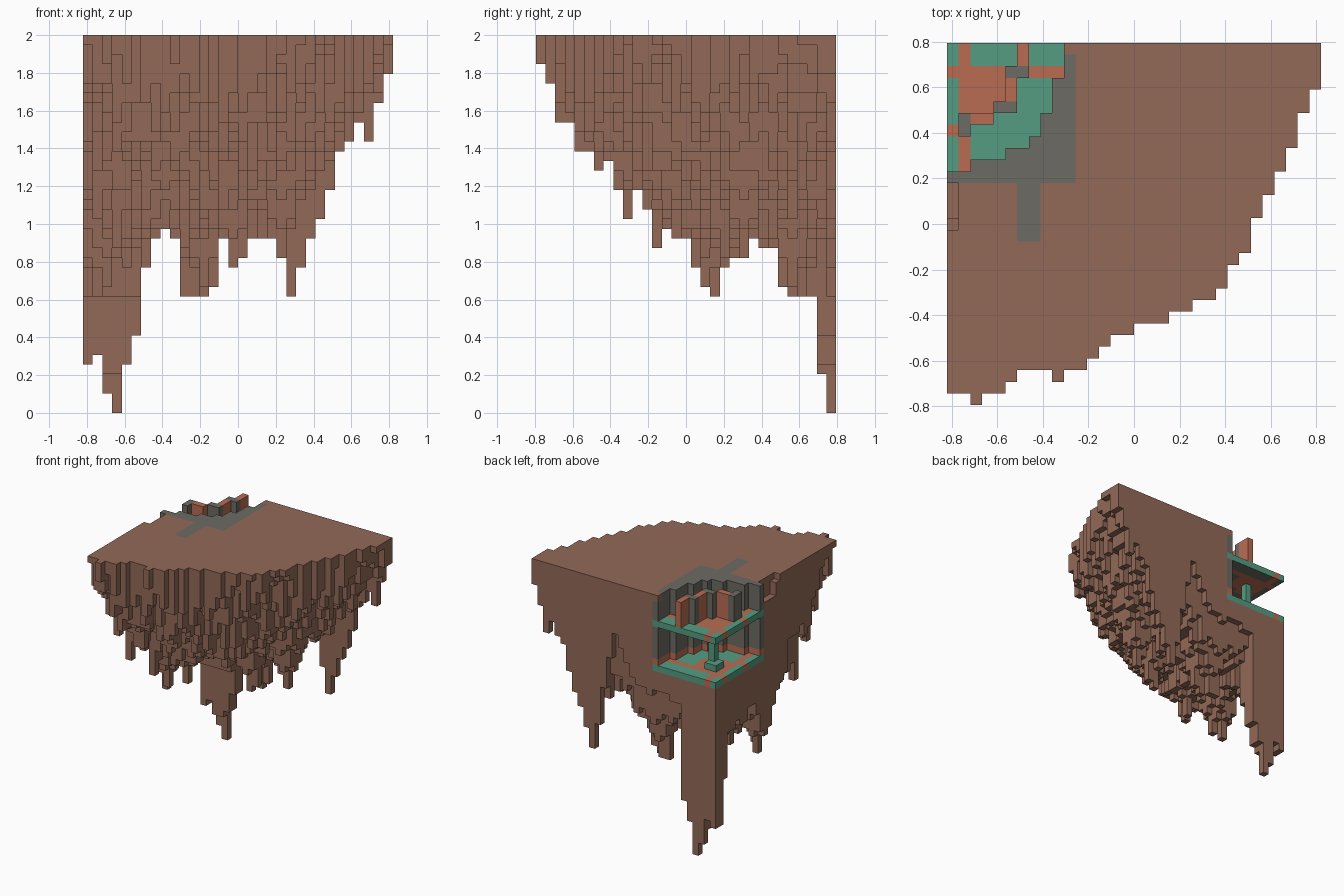
import bpy, bmesh, math, random

random.seed(4)
if "Cube" in bpy.data.objects:
    bpy.data.objects.remove(bpy.data.objects["Cube"], do_unlink=True)

U = 2 / 39            # edge of one block
TOP = 39              # island height in blocks
UPPER, LOWER = 34, 27  # layers of the two floors


def material(name, rgb):
    m = bpy.data.materials.new(name)
    m.use_nodes = True
    m.diffuse_color = (*rgb, 1)
    m.node_tree.nodes["Principled BSDF"].inputs["Base Color"].default_value = (*rgb, 1)
    return m


MATERIALS = [
    material("earth brown", (0.287, 0.143, 0.096)),
    material("stone grey", (0.15, 0.145, 0.126)),
    material("floor green", (0.09, 0.335, 0.222)),
    material("tile orange", (0.49, 0.152, 0.086)),
]
EARTH, GREY, GREEN, ORANGE = range(4)

# Island outline (rows per column), and lowest block per column and per row
reach = [30, 30, 31, 30, 30, 29, 28, 28, 28, 29, 28, 28, 27, 26, 25, 25,
         24, 24, 24, 23, 23, 22, 22, 21, 19, 18, 15, 13, 11, 9, 6, 4]
low_x = [5, 6, 2, 0, 5, 8, 15, 18, 19, 18, 12, 12, 12, 13, 18, 15,
         16, 18, 18, 18, 16, 12, 15, 18, 20, 23, 27, 28, 30, 28, 32, 35]
low_y = [0, 4, 12, 12, 12, 13, 17, 17, 18, 16, 16, 15, 12, 13, 15, 18,
         18, 19, 17, 21, 23, 20, 23, 26, 25, 27, 27, 30, 30, 34, 36]
# Bottom of the back cut face: a recess in the middle, spikes to either side
back_edge = dict(enumerate(low_x))
back_edge.update(zip(range(6, 20), [23, 23, 24, 24, 24, 23, 24, 24, 25, 27, 29, 31, 27, 22]))
# Long hanging teeth: column, row, tip height
teeth = [(11, 3, 12), (12, 4, 12), (1, 12, 12), (2, 13, 13), (15, 11, 15), (20, 9, 16), (6, 14, 15)]
# Width of the corner room in each row
room_width = [10, 10, 10, 9, 9, 9, 8, 8, 7, 5, 2]


def hang(i, j):
    """Bottom height of a column: a rough bowl with tapered teeth."""
    if i < 6 and j < 3:
        return 0
    bowl = 18 + 20 * math.hypot(i / 31.5, j / 30.5) ** 3 + random.uniform(-3, 3)
    if i == 0:
        bowl += 3
    return min([bowl] + [tip + 3 * math.dist((i, j), (a, b)) for a, b, tip in teeth])


def in_room(i, j):
    return j < len(room_width) and i < room_width[j]


def tile(i, j):
    """Floor pattern: orange cross lines and centre on green."""
    centre = 1 <= i <= 5 and 3 <= j <= 5 or 1 <= i <= 3 and j == 6
    return ORANGE if centre or i == 1 or j == 2 or (i, j) == (0, 7) else GREEN


# Hanging column bottoms
bottom = {}
for i, rows in enumerate(reach):
    for j in range(rows):
        bottom[i, j] = max(low_x[i], low_y[j], min(TOP - 1, round(hang(i, j))))
for i, b in back_edge.items():
    bottom[i, 0] = b


def drop_spike(cells, height):
    """Let the lowest suitable column reach the given height."""
    free = [c for c in cells if c[1] > 0 and max(low_x[c[0]], low_y[c[1]]) <= height]
    if free:
        bottom[min(free, key=bottom.get)] = height


for i in range(6, 20):
    drop_spike([c for c in bottom if c[0] == i], low_x[i])
for j, h in enumerate(low_y):
    drop_spike([c for c in bottom if c[1] == j], h)

parts = {n: {} for n in ("island_earth", "room_lining", "upper_floor", "lower_floor",
                         "curved_wall", "pedestal")}

# Earth, room lining and path
for (i, j), b in bottom.items():
    top = TOP - 3 if i == 0 and 12 <= j < 15 else TOP - 1 if (i, j) == (0, 15) else TOP
    for k in range(min(b, top - 1), top):
        near = i < 11 and j < 12 and k >= LOWER
        if near and in_room(i, j):
            continue
        path = i in (6, 7) and 12 <= j <= 16 and k == TOP - 1
        bare_corner = (i, j, k) == (10, 0, TOP - 1)
        if near and not bare_corner:
            colour = tile(i, j) if k in (UPPER, LOWER) else ORANGE if k == LOWER + 1 else GREY
            parts["room_lining"][i, j, k] = colour
        else:
            parts["island_earth"][i, j, k] = GREY if path else EARTH

# Two floors
for j, width in enumerate(room_width):
    for i in range(width):
        parts["upper_floor"][i, j, UPPER] = tile(i, j)
        parts["lower_floor"][i, j, LOWER] = tile(i, j)

# Curved wall on the upper floor
panels = [(6, 0), (6, 1), (5, 3), (5, 4), (3, 6), (2, 6)]
posts = [(6, 2), (5, 2), (5, 5), (4, 5), (1, 6), (1, 7)]
for cells, colour in ((panels, ORANGE), (posts, GREY)):
    for i, j in cells:
        for k in range(UPPER + 1, TOP):
            parts["curved_wall"][i, j, k] = colour

# Pedestal and column on the lower floor
for i in (2, 3):
    for j in (3, 4):
        parts["pedestal"][i, j, LOWER + 1] = GREEN
for k in range(LOWER + 2, UPPER):
    parts["pedestal"][3, 4, k] = GREEN

solid = set().union(*parts.values())


def build(name, cells):
    """Mesh the outer faces of a set of blocks."""
    bm = bmesh.new()
    verts = {}

    def vert(p):
        if p not in verts:
            verts[p] = bm.verts.new(((p[0] - 16) * U, (15.5 - p[1]) * U, p[2] * U))
        return verts[p]

    for cell, colour in cells.items():
        for axis in range(3):
            for side in (0, 1):
                neighbour = list(cell)
                neighbour[axis] += 2 * side - 1
                if tuple(neighbour) in solid:
                    continue
                ring = []
                for a, b in ((0, 0), (1, 0), (1, 1), (0, 1)):
                    p = list(cell)
                    p[axis] += side
                    p[(axis + 1) % 3] += a
                    p[(axis + 2) % 3] += b
                    ring.append(vert(tuple(p)))
                # rows run towards -y, so the winding is mirrored
                face = bm.faces.new(ring[::-1] if side else ring)
                # the ceiling of the lower storey is grey around its centre
                ceiling = name == "upper_floor" and axis == 2 and side == 0
                face.material_index = GREY if ceiling and colour == GREEN else colour
    bm.normal_update()
    bmesh.ops.dissolve_limit(bm, angle_limit=0.01, verts=bm.verts, edges=bm.edges,
                             delimit={'MATERIAL'})
    mesh = bpy.data.meshes.new(name)
    bm.to_mesh(mesh)
    bm.free()
    for m in MATERIALS:
        mesh.materials.append(m)
    bpy.context.collection.objects.link(bpy.data.objects.new(name, mesh))


for name, cells in parts.items():
    build(name, cells)
